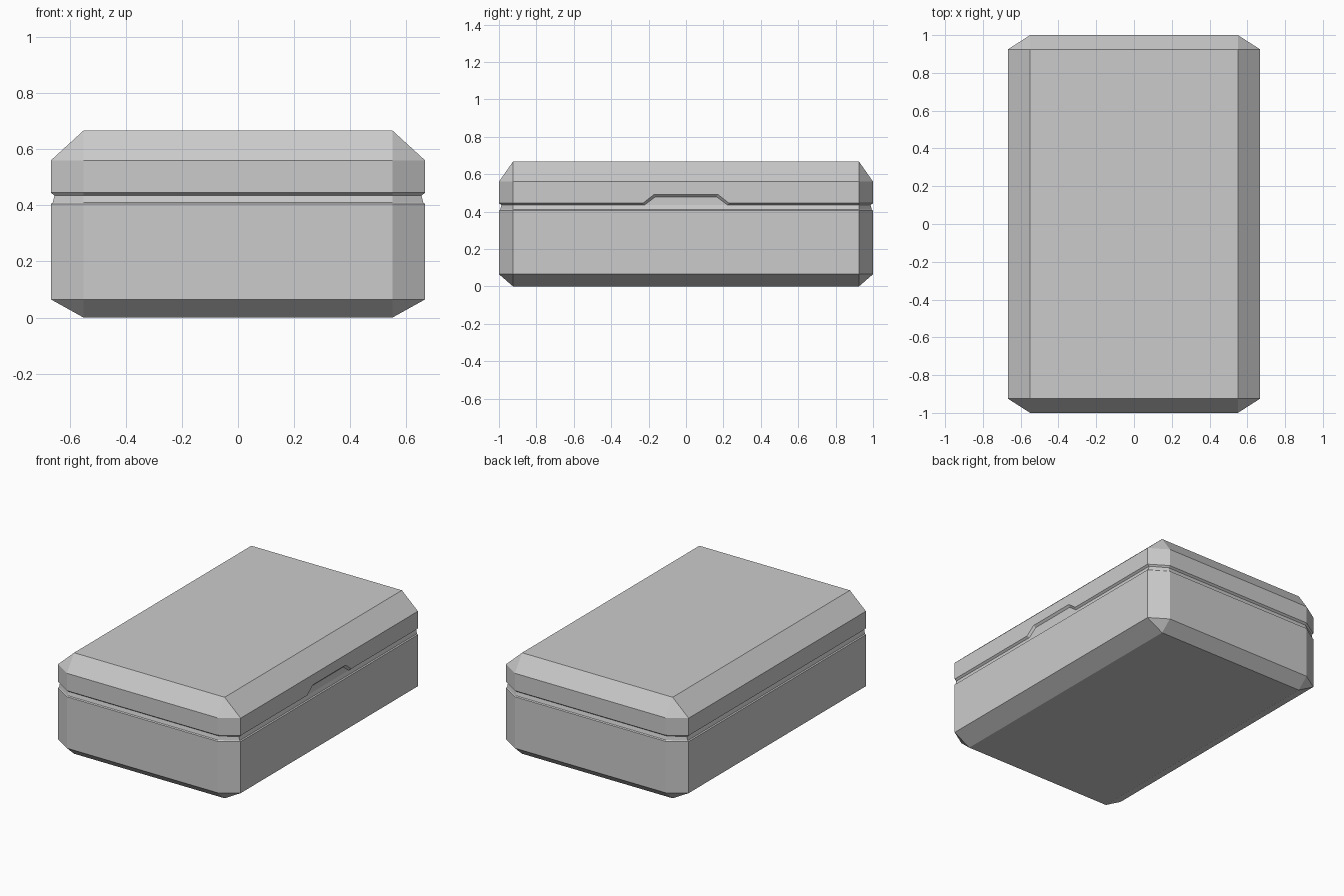
import bpy, bmesh

if "Cube" in bpy.data.objects:
    bpy.data.objects.remove(bpy.data.objects["Cube"])

CX, CY = 0.55, 0.925      # flat-panel corners
HX, HY = 0.667, 1.0       # outer half sizes


def ring(bm, z, inset=0.0, collapsed=False):
    """Chamfered-corner outline; collapsed pulls it in to a plain rectangle."""
    hx, hy = (CX, CY) if collapsed else (HX - inset, HY - inset)
    pts = [(hx, -CY), (hx, CY), (CX, hy), (-CX, hy),
           (-hx, CY), (-hx, -CY), (-CX, -hy), (CX, -hy)]
    return [bm.verts.new((x, y, z)) for x, y in pts]


def bridge(bm, a, b, skip=()):
    for i in range(8):
        if i not in skip:
            j = (i + 1) % 8
            bm.faces.new((a[i], a[j], b[j], b[i]))


def finish(bm, name):
    bmesh.ops.remove_doubles(bm, verts=bm.verts, dist=1e-4)
    bmesh.ops.recalc_face_normals(bm, faces=bm.faces)
    me = bpy.data.meshes.new(name)
    bm.to_mesh(me)
    bm.free()
    ob = bpy.data.objects.new(name, me)
    bpy.context.collection.objects.link(ob)
    return ob


# Base: bottom panel, chamfer, walls and stepped rim
bm = bmesh.new()
rings = [ring(bm, 0, collapsed=True), ring(bm, 0.065), ring(bm, 0.405),
         ring(bm, 0.41, 0.007), ring(bm, 0.435, 0.013)]
bm.faces.new(rings[0][::-1])
for a, b in zip(rings, rings[1:]):
    bridge(bm, a, b)
finish(bm, "box_base")

# Lid: underside lip, walls, chamfer and top panel
bm = bmesh.new()
lip, low = ring(bm, 0.435, 0.013), ring(bm, 0.445)
high, top = ring(bm, 0.56), ring(bm, 0.667, collapsed=True)
bridge(bm, lip, low, skip=(0,))
bridge(bm, low, high, skip=(0,))
bridge(bm, high, top)
bm.faces.new(top)

# Finger notch in the right wall of the lid
outer = [bm.verts.new((HX, y, z)) for y, z in
         ((-0.23, 0.445), (-0.17, 0.492), (0.17, 0.492), (0.23, 0.445))]
inner = [bm.verts.new((HX - 0.013, y, z)) for y, z in
         ((-0.222, 0.435), (-0.163, 0.479), (0.163, 0.479), (0.222, 0.435))]
bm.faces.new([low[0], *outer, low[1], high[1], high[0]])
bm.faces.new([lip[0], inner[0], outer[0], low[0]])
bm.faces.new([inner[3], lip[1], low[1], outer[3]])
for i in range(3):
    bm.faces.new((inner[i], inner[i + 1], outer[i + 1], outer[i]))
bm.faces.new(inner[::-1])
finish(bm, "box_lid")
